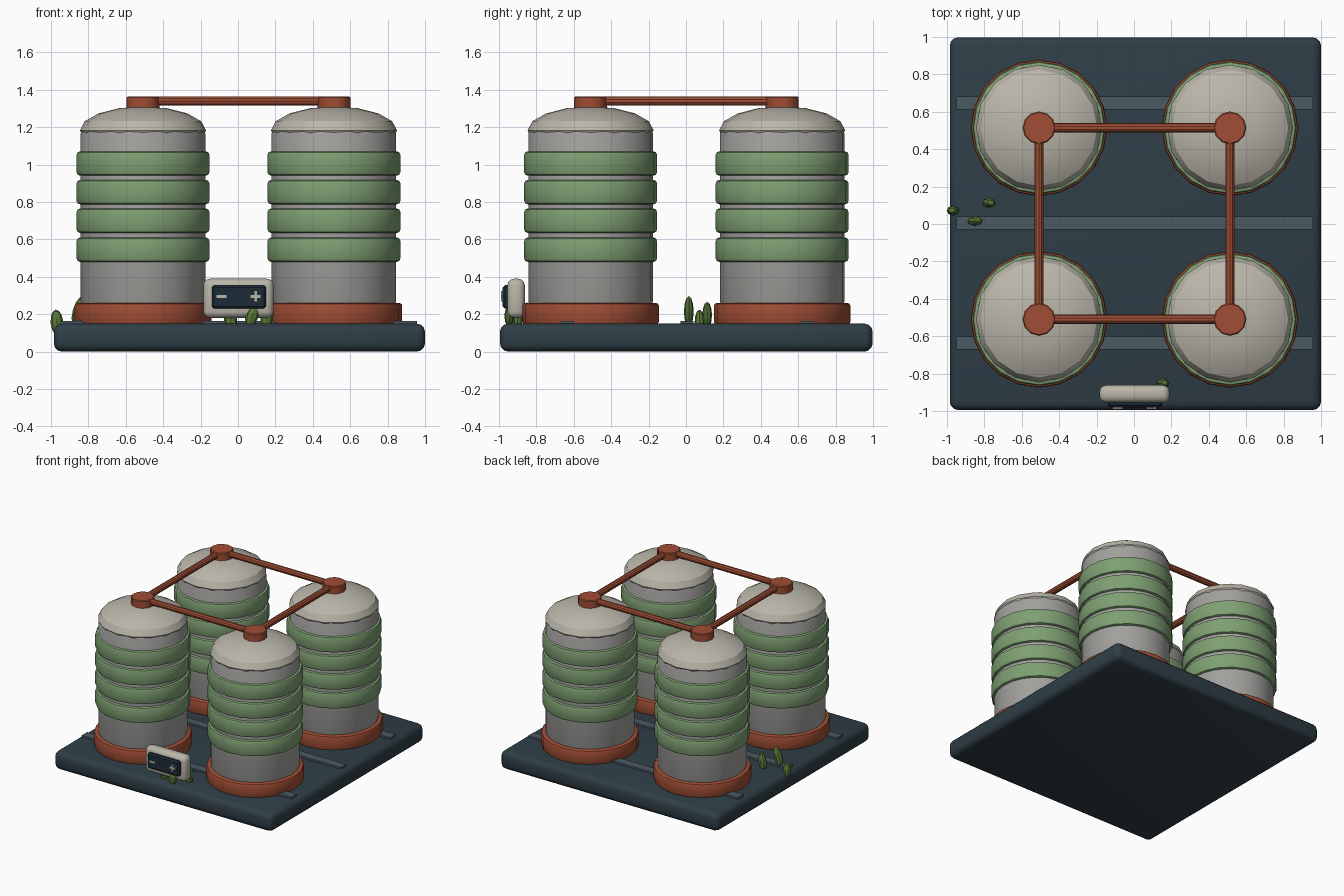
import bpy
from math import radians, pi

if "Cube" in bpy.data.objects:
    bpy.data.objects.remove(bpy.data.objects["Cube"])


def material(name, rgb):
    m = bpy.data.materials.new(name)
    m.diffuse_color = (*rgb, 1)
    m.use_nodes = True
    m.node_tree.nodes["Principled BSDF"].inputs["Base Color"].default_value = m.diffuse_color
    return m


SLATE = material("slate", (0.028, 0.048, 0.062))
STRIP = material("strip_grey", (0.07, 0.10, 0.125))
RUST = material("rust", (0.35, 0.075, 0.035))
GREEN = material("sage_green", (0.21, 0.35, 0.17))
STEEL = material("steel", (0.36, 0.355, 0.34))
CREAM = material("cream", (0.49, 0.465, 0.40))
LEAF = material("leaf_green", (0.10, 0.19, 0.04))
SCREEN = material("screen_dark", (0.012, 0.025, 0.04))


def finish(name, mat, bevel=0, segments=2):
    """Name, colour, bevel and shade the active object."""
    ob = bpy.context.object
    ob.name = name
    ob.data.materials.append(mat)
    if bevel:
        mod = ob.modifiers.new("bevel", 'BEVEL')
        mod.width, mod.segments = bevel, segments
        mod.limit_method, mod.angle_limit = 'ANGLE', radians(40)
        bpy.ops.object.modifier_apply(modifier=mod.name)
    bpy.ops.object.shade_smooth_by_angle(angle=radians(32))
    return ob


def box(name, mat, x, y, z, bevel=0, segments=2):
    """Box from (min, max) pairs."""
    bpy.ops.mesh.primitive_cube_add(size=1, location=[(a + b) / 2 for a, b in (x, y, z)])
    bpy.context.object.scale = [b - a for a, b in (x, y, z)]
    bpy.ops.object.transform_apply(location=False, rotation=False, scale=True)
    return finish(name, mat, bevel, segments)


def drum(name, mat, x, y, z0, z1, r, sides=20, bevel=0.0, segments=2):
    """Upright cylinder between two heights."""
    bpy.ops.mesh.primitive_cylinder_add(vertices=sides, radius=r, depth=z1 - z0,
                                        location=(x, y, (z0 + z1) / 2))
    return finish(name, mat, bevel, segments)


def ellipsoid(name, mat, loc, size, sides, rings, rot=(0, 0, 0)):
    bpy.ops.mesh.primitive_uv_sphere_add(segments=sides, ring_count=rings, radius=1,
                                         location=loc, rotation=rot)
    bpy.context.object.scale = size
    bpy.ops.object.transform_apply(location=False, rotation=False, scale=True)
    return finish(name, mat)


# Base slab with three inlaid strips
box("base_slab", SLATE, (-0.985, 1.0), (-0.995, 0.998), (0, 0.15), 0.045, 3)
for i, y in enumerate((-0.637, 0.005, 0.648)):
    box(f"base_strip_{i}", STRIP, (-0.95, 0.956), (y - 0.035, y + 0.035), (0.14, 0.165))

# Four tanks: foot ring, body, bands, dome and cap
XS, YS = (-0.508, 0.513), (-0.51, 0.514)
for i, (x, y) in enumerate((x, y) for x in XS for y in YS):
    drum(f"tank_foot_{i}", RUST, x, y, 0.145, 0.26, 0.365, 20, 0.015)
    drum(f"tank_body_{i}", STEEL, x, y, 0.25, 1.185, 0.333, 24, 0.018)
    for k, z in enumerate((0.545, 0.70, 0.853, 1.006)):
        drum(f"tank_band_{i}_{k}", GREEN, x, y, z - 0.065, z + 0.065, 0.355, 20, 0.018)
    ellipsoid(f"tank_dome_{i}", CREAM, (x, y, 1.183), (0.337, 0.337, 0.128), 16, 8)
    drum(f"tank_cap_{i}", RUST, x, y, 1.28, 1.365, 0.088, 12, 0.006, 1)


# Square loop of pipes joining the caps
def pipe(name, loc, length, rot):
    bpy.ops.mesh.primitive_cylinder_add(vertices=10, radius=0.025, depth=length,
                                        location=loc, rotation=rot)
    finish(name, RUST)


for i in range(2):
    pipe(f"pipe_across_{i}", (0.003, YS[i], 1.34), XS[1] - XS[0], (0, pi / 2, 0))
    pipe(f"pipe_along_{i}", (XS[i], 0.002, 1.34), YS[1] - YS[0], (pi / 2, 0, 0))

# Control panel with screen and plus / minus marks
box("panel_case", CREAM, (-0.185, 0.19), (-0.955, -0.862), (0.18, 0.39), 0.035, 3)
box("panel_screen", SCREEN, (-0.14, 0.15), (-0.98, -0.93), (0.23, 0.356), 0.012, 1)
box("mark_minus", CREAM, (-0.114, -0.062), (-0.988, -0.97), (0.288, 0.303))
box("mark_plus_bar", CREAM, (0.067, 0.121), (-0.988, -0.97), (0.288, 0.303))
box("mark_plus_post", CREAM, (0.087, 0.101), (-0.988, -0.97), (0.268, 0.323))

# Leaves at the left edge and around the panel: centre, half height, tilt x / y
LEAVES = [((-0.968, 0.072, 0.155), 0.07, 0, -5), ((-0.85, 0.015, 0.215), 0.085, 0, 16),
          ((-0.775, 0.113, 0.195), 0.072, 0, 10), ((-0.04, -0.90, 0.17), 0.07, 0, -10),
          ((0.075, -0.945, 0.19), 0.06, 0, 18), ((0.155, -0.85, 0.19), 0.075, 0, 8)]
for i, (loc, h, tx, ty) in enumerate(LEAVES):
    ellipsoid(f"leaf_{i}", LEAF, loc, (0.034, 0.026, h), 8, 6,
              (radians(tx), radians(ty), 0))
